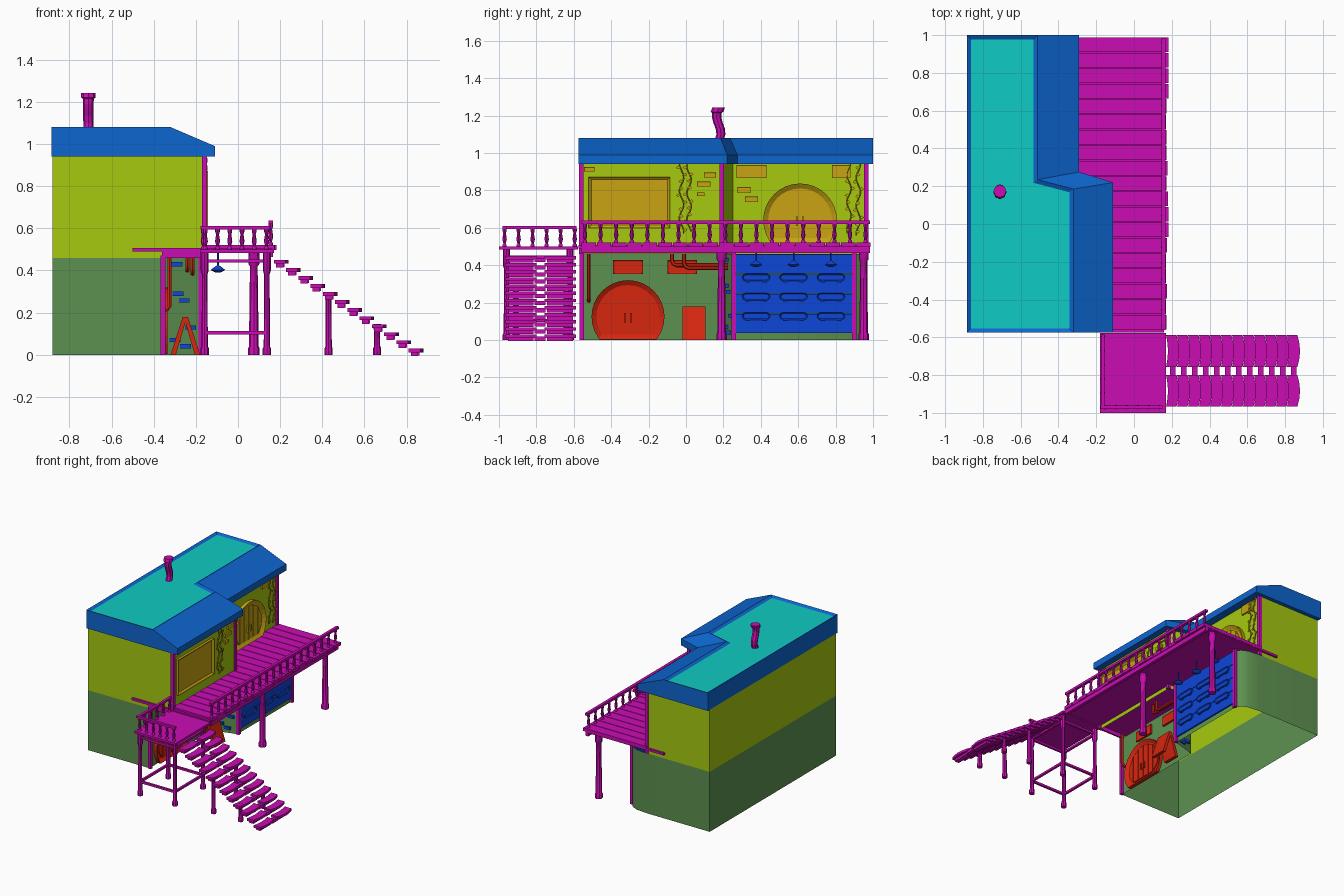
import bpy, bmesh, random
from math import sin, cos, pi, sqrt
from mathutils import Matrix, Vector

random.seed(4)
cube = bpy.data.objects.get("Cube")
if cube:
    bpy.data.objects.remove(cube)


def material(name, hexcode):
    rgb = [int(hexcode[i:i + 2], 16) / 255 for i in (0, 2, 4)]
    col = [c / 12.92 if c < 0.04 else ((c + 0.055) / 1.055) ** 2.4 for c in rgb] + [1]
    m = bpy.data.materials.new(name)
    m.use_nodes = True
    m.diffuse_color = col
    m.node_tree.nodes["Principled BSDF"].inputs["Base Color"].default_value = col
    return m


ROOF = material("roof blue", "0D66D0")
TEAL = material("flat roof teal", "0FCBC3")
LIME = material("upper wall lime", "A6CA0F")
GREEN = material("lower wall green", "5D9150")
WOOD = material("timber magenta", "CB0CB3")
RED = material("ground trim red", "D6260F")
GOLD = material("upper trim gold", "C8A412")
BLUE = material("shutter blue", "0D46D8")


def finish(name, bm, mats, smooth=False):
    bmesh.ops.recalc_face_normals(bm, faces=bm.faces)
    me = bpy.data.meshes.new(name)
    bm.to_mesh(me)
    bm.free()
    ob = bpy.data.objects.new(name, me)
    bpy.context.collection.objects.link(ob)
    for m in mats if isinstance(mats, list) else [mats]:
        me.materials.append(m)
    if smooth:
        bpy.ops.object.select_all(action='DESELECT')
        ob.select_set(True)
        bpy.context.view_layer.objects.active = ob
        bpy.ops.object.shade_smooth_by_angle(angle=0.7)
    return ob


def box(bm, x0, x1, y0, y1, z0, z1):
    mid = Vector((x0 + x1, y0 + y1, z0 + z1)) / 2
    m = Matrix.Translation(mid) @ Matrix.Diagonal((x1 - x0, y1 - y0, z1 - z0, 1))
    bmesh.ops.create_cube(bm, size=1, matrix=m)


def rings(bm, loops, cap=True):
    """Skin a list of equal closed loops."""
    vs = [[bm.verts.new(p) for p in loop] for loop in loops]
    n = len(vs[0])
    for a, b in zip(vs, vs[1:]):
        for i in range(n):
            bm.faces.new((a[i], a[(i + 1) % n], b[(i + 1) % n], b[i]))
    if cap:
        bm.faces.new(vs[0][::-1])
        return bm.faces.new(vs[-1])


def lathe(bm, x, y, profile, n=8, sway=lambda z: 0):
    rings(bm, [[(x + r * cos(2 * pi * i / n), y + sway(z) + r * sin(2 * pi * i / n), z)
                for i in range(n)] for r, z in profile])


def tube(bm, path, r, n=6):
    path = [Vector(p) for p in path]
    loops = []
    for i, p in enumerate(path):
        d = (path[min(i + 1, len(path) - 1)] - path[max(i - 1, 0)]).normalized()
        u = d.cross(Vector((1, 0.01, 0.02))).normalized()
        v = d.cross(u)
        loops.append([p + r * (u * cos(2 * pi * k / n) + v * sin(2 * pi * k / n)) for k in range(n)])
    rings(bm, loops)


def framed(bm, pts, x, depth, frame, recess):
    """Plate on a wall facing +x, with a raised frame."""
    f = rings(bm, [[(x, y, z) for y, z in pts], [(x + depth, y, z) for y, z in pts]])
    bmesh.ops.recalc_face_normals(bm, faces=bm.faces)
    bmesh.ops.inset_region(bm, faces=[f], thickness=frame, depth=-recess, use_even_offset=True)


def rect(y0, y1, z0, z1):
    return [(y0, z0), (y1, z0), (y1, z1), (y0, z1)]


# Walls: open shells, ground floor and upper floor
lower = [(-.88, -.56), (-.36, -.56), (-.36, .2), (-.18, .25), (-.18, .9),
         (-.2, .935), (-.25, .96), (-.34, .97), (-.88, .97)]
upper = [(-.88, -.56), (-.16, -.56), (-.16, .19), (-.35, .25), (-.35, .97), (-.88, .97)]
for name, pts, z0, z1, m in (("lower_walls", lower, 0, .46, GREEN), ("upper_walls", upper, .46, .96, LIME)):
    bm = bmesh.new()
    rings(bm, [[(x, y, z) for x, y in pts] for z in (z0, z1)], cap=False)
    finish(name, bm, m, smooth=True)

# Roof: eave band, slope up to the ridge, sunken flat top
eave = [(-.885, -.575), (-.11, -.575), (-.11, .22), (-.29, .275), (-.29, 1), (-.885, 1)]
ridge = [(-.885, -.575), (-.32, -.575), (-.32, .185), (-.51, .235), (-.51, 1), (-.885, 1)]
bm = bmesh.new()
top = rings(bm, [[(x, y, .94) for x, y in eave], [(x, y, .99) for x, y in eave],
                 [(x, y, 1.08) for x, y in ridge]])
bmesh.ops.recalc_face_normals(bm, faces=bm.faces)
bmesh.ops.inset_region(bm, faces=[top], thickness=.022, depth=-.012, use_even_offset=True)
top.material_index = 1
finish("roof", bm, [ROOF, TEAL])

# Crooked chimney
bm = bmesh.new()
lathe(bm, -.71, .175, [(.024, 1.06), (.024, 1.1), (.025, 1.13), (.025, 1.16), (.025, 1.19),
                       (.026, 1.215), (.034, 1.22), (.034, 1.243)], 8, lambda z: .012 * sin((z - 1.06) * 34))
finish("chimney", bm, WOOD)

# Corner timbers
bm = bmesh.new()
for x, y, z0, z1 in ((-.16, -.56, .46, .95), (-.16, .19, .46, .95), (-.35, .965, .46, .95),
                     (-.355, -.557, 0, .47), (-.175, .255, 0, .47), (-.175, .9, 0, .47)):
    box(bm, x - .012, x + .012, y - .012, y + .012, z0, z1)
finish("corner_timbers", bm, WOOD)

# Balcony: slab, edge beam and uneven planks
bm = bmesh.new()
box(bm, -.5, .16, -.575, .985, .49, .507)
box(bm, -.36, -.16, -.568, -.555, .46, .5)
box(bm, .14, .165, -.56, .985, .465, .5)
finish("balcony_slab", bm, WOOD)
bm = bmesh.new()
count = 19
step = 1.55 / count
for i in range(count):
    y = -.56 + i * step
    box(bm, -.35, random.uniform(.168, .185), y + .002, y + step - .003, .497, .521)
finish("balcony_planks", bm, WOOD)

# Posts under the balcony
bm = bmesh.new()
for y in (.19, .95):
    lathe(bm, .075, y, [(.028, 0), (.028, .03), (.023, .04), (.02, .3), (.018, .42), (.026, .43), (.026, .49)])
finish("balcony_posts", bm, WOOD, smooth=True)


# Railings with turned balusters
def baluster(bm, x, y, z, h):
    lathe(bm, x, y, [(r, z + t * h) for r, t in
                     ((.011, 0), (.011, .1), (.006, .16), (.012, .4), (.007, .75), (.011, .88), (.011, 1))], 8)


bm = bmesh.new()
for i in range(19):
    baluster(bm, .155, -.54 + i * 1.5 / 18, .52, .1)
box(bm, .145, .167, -.56, .985, .62, .638)
finish("balcony_railing", bm, WOOD, smooth=True)

bm = bmesh.new()
for i in range(6):
    baluster(bm, -.155 + i * .058, -.97, .5, .095)
for i in range(1, 6):
    baluster(bm, -.165, -.97 + i * .075, .5, .095)
box(bm, -.178, .15, -.98, -.96, .595, .61)
box(bm, -.175, -.155, -.98, -.585, .595, .61)
finish("landing_railing", bm, WOOD, smooth=True)

# Landing on four braced legs
bm = bmesh.new()
box(bm, -.18, .17, -1, -.578, .484, .5)
for z in (.105, .445):
    for y in (-.96, -.62):
        box(bm, -.16, .135, y - .008, y + .008, z - .008, z + .008)
    for x in (-.158, .137):
        box(bm, x - .008, x + .008, -.96, -.62, z - .008, z + .008)
finish("landing_frame", bm, WOOD)
bm = bmesh.new()
for x in (-.158, .137):
    for y in (-.96, -.62):
        lathe(bm, x, y, [(.02, 0), (.02, .03), (.015, .04), (.013, .38), (.019, .4), (.019, .49)])
for x, h in ((.43, .29), (.66, .145)):
    for y in (-.91, -.64):
        lathe(bm, x, y, [(.019, 0), (.019, .03), (.015, .04), (.014, h - .03), (.018, h - .02), (.018, h)])
finish("landing_and_stair_legs", bm, WOOD, smooth=True)

# Stairs: paired bowed treads with a block under each
bm = bmesh.new()
for i in range(12):
    x, z = .17 + i * .0582, .45 - i * .0382
    for y0, y1 in ((-.967, -.8), (-.757, -.588)):
        bow = [(s, y0 + (y1 - y0) * s) for s in (0, .25, .5, .75, 1)]
        pts = [(x + .055 + .014 * sin(pi * s), y) for s, y in bow]
        pts += [(x + .01 * sin(pi * s), y) for s, y in bow[::-1]]
        rings(bm, [[(a, b, h) for a, b in pts] for h in (z - .018, z)])
        box(bm, x + .01, x + .045, y0 + .015, y1 - .015, z - .036, z - .016)
    box(bm, x + .02, x + .05, -.81, -.75, z - .034, z - .012)
finish("stairs", bm, WOOD)


# Round doors with a ring frame and planked leaves
def round_door(name, x, cy, cz, r, floor, mat):
    bm = bmesh.new()
    low = floor - cz
    half = sqrt(r * r - low * low)
    pts = [(r * cos(2 * pi * i / 32), r * sin(2 * pi * i / 32)) for i in range(32)]
    first = next(i for i in range(32) if pts[i - 1][1] <= low < pts[i][1])
    arc = [p for p in pts[first:] + pts[:first] if p[1] > low]
    framed(bm, [(cy + a, cz + b) for a, b in [(half, low)] + arc + [(-half, low)]], x, .026, .026, .018)
    inner = r - .034
    w = inner / 3
    for i in range(-3, 3):
        a, b = i * w + .003, (i + 1) * w - .003
        ha, hb = (sqrt(max(0, inner ** 2 - t * t)) for t in (a, b))
        f = [(a, max(-ha, low + .027)), (b, max(-hb, low + .027)), (b, hb), (a, ha)]
        rings(bm, [[(x + d, cy + p, cz + q) for p, q in f] for d in (.006, .015)])
    for s in (-1, 1):
        box(bm, x + .012, x + .025, cy + s * .016 - .005, cy + s * .016 + .005, cz - .03, cz + .02)
    finish(name, bm, mat)


round_door("lower_round_door", -.36, -.31, .125, .195, .004, RED)
round_door("upper_round_door", -.35, .61, .64, .197, .52, GOLD)

# Red ground floor trim: wall plates, pipes, folding sign
bm = bmesh.new()
for y in (-.39, -.1):
    framed(bm, rect(y, y + .16, .352, .427), -.36, .015, .008, .005)
finish("wall_plates", bm, RED)
bm = bmesh.new()
tube(bm, [(-.325, -.52, .46), (-.325, -.52, .23), (-.335, -.52, .215), (-.358, -.52, .21)], .01)
for x, y, z in ((-.24, -.075, .4), (-.215, -.01, .385)):
    tube(bm, [(x, y, .47), (x, y, z + .025), (x, y + .008, z + .007), (x, y + .025, z), (x, .225, z)], .011)
finish("pipes", bm, RED, smooth=True)
bm = bmesh.new()
for s in (-1, 1):
    rings(bm, [[(-.25 + s * (a + .0), y, z) for a, z in ((.045, 0), (.07, 0), (.012, .18), (-.008, .18))]
               for y in (-.02, .105)])
finish("folding_sign", bm, RED)

# Shutter boards with slots, hanging lamps and wall bricks
bm = bmesh.new()
for i in range(4):
    z = .037 + i * .106
    box(bm, -.182, -.168, .268, .89, z, z + .102)
for y in (.375, .575, .775):
    for z in (.335, .232, .128):
        slot = [(y + s * .055 + .02 * cos(a), z + .02 * sin(a)) for s, k in ((1, -.5), (-1, .5))
                for a in [pi * (k + j / 4) for j in range(5)]]
        framed(bm, slot, -.169, .014, .006, .006)
        for s in (-.045, .045):
            box(bm, -.169, -.158, y + s - .012, y + s + .012, z - .026, z - .018)
finish("shutter", bm, BLUE)
bm = bmesh.new()
for y in (.375, .575, .775):
    lathe(bm, -.095, y, [(.004, .49), (.004, .425), (.012, .42), (.034, .403), (.03, .399), (.01, .39)], 10)
finish("lamps", bm, BLUE, smooth=True)
bm = bmesh.new()
for x, z in ((-.29, .43), (-.285, .29), (-.255, .258), (-.3, .07), (-.25, .04), (-.225, .13)):
    y = .2 + (x + .36) * .05 / .18
    box(bm, x - .026, x + .026, y - .014, y + .012, z - .01, z + .01)
finish("wall_bricks", bm, BLUE)

# Gold upper floor trim: window, bricks, shelves
bm = bmesh.new()
framed(bm, rect(-.52, -.085, .6, .872), -.16, .018, .014, .012)
finish("wide_window", bm, GOLD)
bm = bmesh.new()
for x, y0, y1, z0, z1 in ((-.16, .06, .13, .82, .847), (-.16, .095, .16, .868, .895), (-.16, -.545, -.49, .9, .925),
                          (-.16, .06, .1, .77, .79), (-.35, .275, .345, .787, .817), (-.35, .315, .385, .737, .767),
                          (-.35, .27, .43, .866, .935), (-.35, .78, .88, .866, .935)):
    framed(bm, rect(y0, y1, z0, z1), x, .012, .004, .002)
finish("upper_bricks", bm, GOLD)

# Climbing vines with diamond leaves
bm = bmesh.new()
for x, y, z0 in ((-.15, -.025, .57), (-.15, .015, .58), (-.34, .87, .57), (-.34, .92, .56)):
    phase = random.uniform(0, 6)
    path = [(x, y + .012 * sin(phase + k * .8), z0 + (.94 - z0) * k / 20) for k in range(21)]
    tube(bm, path, .004, 5)
    for k in range(1, 20, 2):
        p, s = path[k], 1 if k % 4 == 1 else -1
        leaf = [(0, 0), (.01 * s, -.009), (.022 * s, 0), (.01 * s, .011)]
        rings(bm, [[(p[0] + d, p[1] + a, p[2] + b) for a, b in leaf] for d in (.001, .006)])
finish("vines", bm, GOLD)
